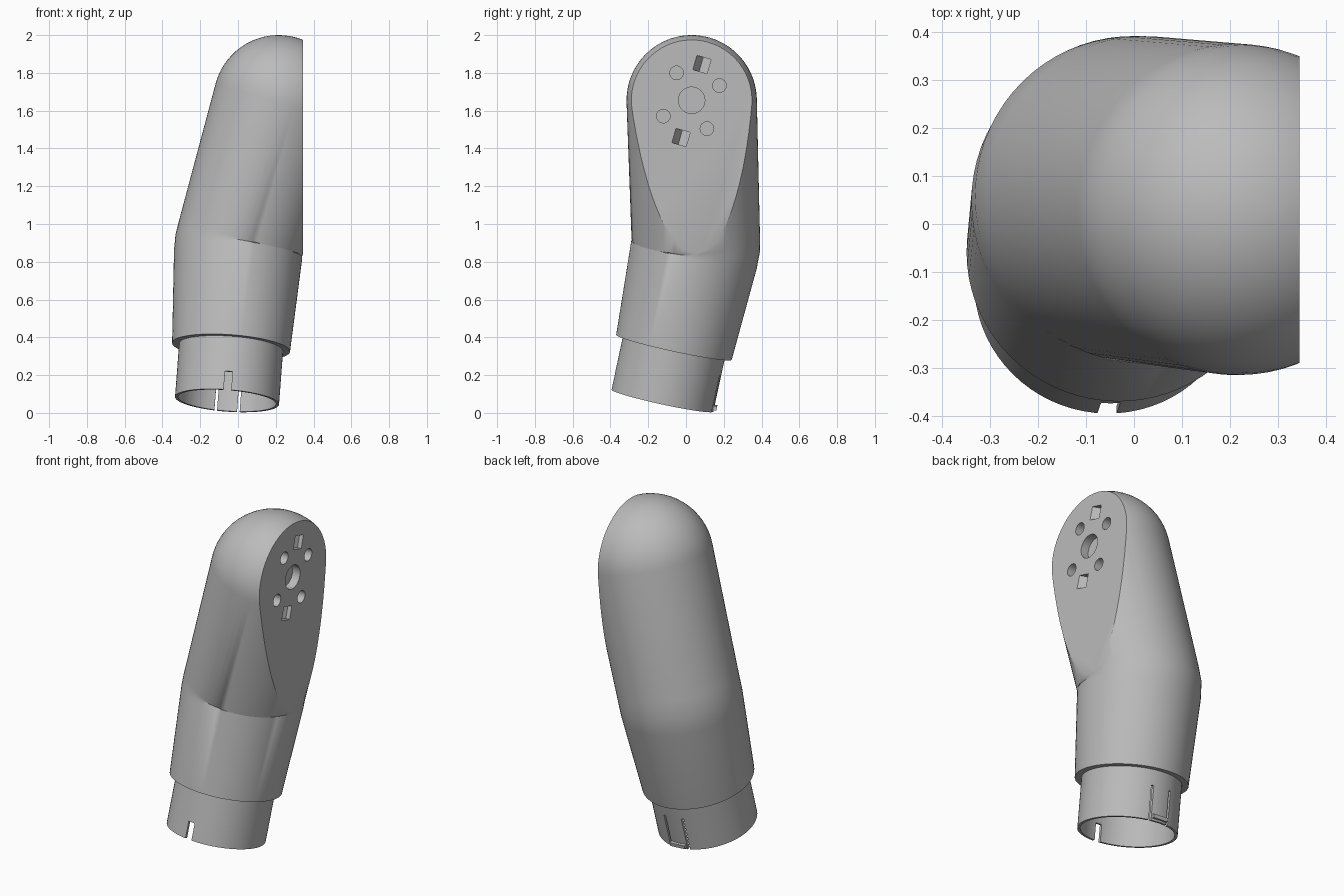
import bpy, bmesh, math
from mathutils import Vector, Matrix

if "Cube" in bpy.data.objects:
    bpy.data.objects.remove(bpy.data.objects["Cube"])

grey = bpy.data.materials.new("plain_grey")
grey.use_nodes = True
grey.diffuse_color = (0.5, 0.5, 0.5, 1)
grey.node_tree.nodes["Principled BSDF"].inputs["Base Color"].default_value = (0.5, 0.5, 0.5, 1)

# Centre line: collar rim, elbow, centre of the domed head
RIM = Vector((-0.058, -0.125, 0.065))
ELBOW = Vector((0.004, 0.053, 0.886))
HEAD = Vector((0.215, 0.03, 1.655))
LOW = (ELBOW - RIM).normalized()
UP = (HEAD - ELBOW).normalized()
BEND = (LOW + UP).normalized()
FLAT_X = 0.345
SIDES = 72


def axes(n):
    u = (Vector((1, 0, 0)) - n * n.x).normalized()
    return u, n.cross(u)


def finish(bm, name):
    bmesh.ops.recalc_face_normals(bm, faces=bm.faces)
    mesh = bpy.data.meshes.new(name)
    bm.to_mesh(mesh)
    bm.free()
    mesh.materials.append(grey)
    ob = bpy.data.objects.new(name, mesh)
    bpy.context.collection.objects.link(ob)
    return ob


def loft(name, rings, flat_x):
    """Skin circular rings (centre, normal, radius), then slice off the +x side flat."""
    bm = bmesh.new()
    loops = []
    for c, n, r in rings:
        u, v = axes(n)
        angles = [2 * math.pi * i / SIDES for i in range(SIDES)]
        loops.append([bm.verts.new(c + (u * math.cos(a) + v * math.sin(a)) * r) for a in angles])
    for a, b in zip(loops, loops[1:]):
        for i in range(SIDES):
            j = (i + 1) % SIDES
            bm.faces.new((a[i], a[j], b[j], b[i]))
    bm.faces.new(loops[0][::-1])
    bm.faces.new(loops[-1])
    bmesh.ops.bisect_plane(bm, geom=bm.verts[:] + bm.edges[:] + bm.faces[:], dist=1e-5,
                           plane_co=(flat_x, 0, 0), plane_no=(1, 0, 0), clear_outer=True)
    bmesh.ops.holes_fill(bm, edges=[e for e in bm.edges if e.is_boundary], sides=0)
    return finish(bm, name)


def dome(r):
    steps = [math.pi / 2 * i / 16 for i in range(16)] + [1.55]
    return [(HEAD + UP * r * math.sin(t), UP, r * math.cos(t)) for t in steps]


def elbow(r):
    return [(ELBOW - LOW * 0.05, LOW, r), (ELBOW, BEND, r), (ELBOW + UP * 0.05, UP, r)]


def frame(origin, u, v, w):
    return Matrix((u, v, w)).transposed().to_4x4() if origin is None else \
        Matrix.Translation(origin) @ Matrix((u, v, w)).transposed().to_4x4()


def prism(name, profile, length, matrix):
    """Extrude a local x-z profile along local y, centred."""
    bm = bmesh.new()
    ends = [[bm.verts.new(matrix @ Vector((x, s * length / 2, z))) for x, z in profile] for s in (-1, 1)]
    for e in ends:
        bm.faces.new(e)
    for i in range(len(profile)):
        j = (i + 1) % len(profile)
        bm.faces.new((ends[0][i], ends[0][j], ends[1][j], ends[1][i]))
    return finish(bm, name)


def box(name, x, y, z, matrix):
    """Box from (min, max) pairs in the local frame."""
    profile = [(x[0], z[0]), (x[1], z[0]), (x[1], z[1]), (x[0], z[1])]
    return prism(name, profile, y[1] - y[0], matrix @ Matrix.Translation((0, sum(y) / 2, 0)))


def cut(target, cutter):
    cutter.hide_render = True
    mod = target.modifiers.new("cut", "BOOLEAN")
    mod.operation, mod.solver, mod.object = "DIFFERENCE", "EXACT", cutter
    bpy.context.view_layer.objects.active = target
    bpy.ops.object.modifier_apply(modifier=mod.name)
    bpy.data.objects.remove(cutter)


# Housing: thin collar, step, flared sleeve, elbow, domed head
step = RIM + LOW * 0.29
housing = loft("arm_housing",
               [(RIM, LOW, 0.276), (step, LOW, 0.276), (step, LOW, 0.313)]
               + elbow(0.34) + dome(0.345), FLAT_X)

# Hollow inside, open at the collar
cut(housing, loft("cavity_cutter",
                  [(RIM - LOW * 0.05, LOW, 0.26), (step, LOW, 0.26)]
                  + elbow(0.27) + dome(0.28), 0.27))

# Collar: front notch and the two slits of the rear snap tab
collar = frame(RIM, *axes(LOW), LOW)
cut(housing, box("notch_cutter", (-0.018, 0.022), (-0.35, -0.2), (-0.05, 0.1), collar))
for side in (-1, 1):
    x = 0.06 * side
    cut(housing, box("slit_cutter", (x - 0.007, x + 0.007), (0.2, 0.35), (-0.05, 0.2), collar))
ridge = box("snap_ridge", (-0.05, 0.05), (0.262, 0.29), (0.012, 0.034), collar)

# Mounting face: shallow round holes
def hole(y, z, r):
    bm = bmesh.new()
    turn = Matrix.Translation((FLAT_X, y, z)) @ Matrix.Rotation(math.pi / 2, 4, "Y")
    bmesh.ops.create_cone(bm, cap_ends=True, segments=32, radius1=r, radius2=r, depth=0.1, matrix=turn)
    cut(housing, finish(bm, "hole_cutter"))


hole(0.03, 1.655, 0.07)
for y, z in ((-0.05, 1.80), (0.177, 1.733), (-0.12, 1.571), (0.111, 1.505)):
    hole(y, z, 0.036)

# Mounting face: two tilted latch pockets with sloping floors
tilt = math.radians(16)
across = Vector((0, math.cos(tilt), -math.sin(tilt)))
along = Vector((0, math.sin(tilt), math.cos(tilt)))
pocket = [(-0.039, -0.02), (-0.039, 0), (-0.004, 0.045), (0.039, 0.025), (0.039, -0.02)]
for s in (-1, 1):
    place = Vector((FLAT_X, 0.029, 1.651)) + along * 0.201 * s
    cut(housing, prism("pocket_cutter", pocket, 0.078, frame(place, across, along, Vector((-1, 0, 0)))))

# Smooth the curved walls, keep the rims sharp
bpy.ops.object.select_all(action="DESELECT")
housing.select_set(True)
bpy.context.view_layer.objects.active = housing
bpy.ops.object.shade_smooth_by_angle(angle=math.radians(30))
